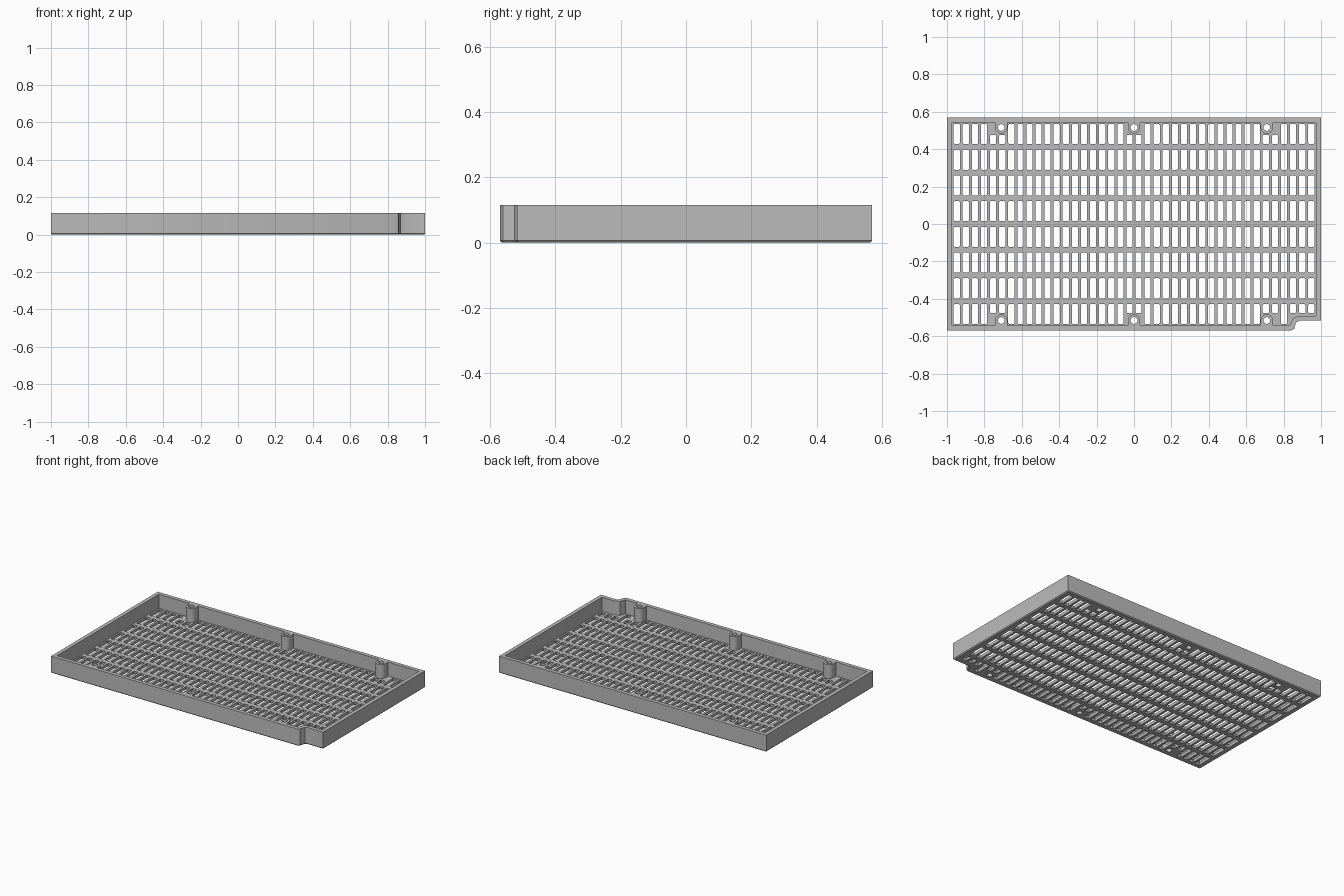
import bpy, bmesh, math
from mathutils import Vector

cube = bpy.data.objects.get("Cube")
if cube:
    bpy.data.objects.remove(cube, do_unlink=True)

HALF_Y, HEIGHT, FLOOR = 0.57, 0.115, 0.02
WALL, CHAMFER = 0.026, 0.006
BOSS_X, BOSS_Y, BOSS_R, HOLE_R = (-0.71, 0, 0.71), 0.516, 0.033, 0.018

grey = bpy.data.materials.new("plain grey")
grey.use_nodes = True
colour = (0.5, 0.5, 0.5, 1)
grey.diffuse_color = colour
grey.node_tree.nodes["Principled BSDF"].inputs["Base Color"].default_value = colour


def add_object(name, mesh):
    mesh.materials.clear()
    mesh.materials.append(grey)
    obj = bpy.data.objects.new(name, mesh)
    bpy.context.collection.objects.link(obj)
    bpy.ops.object.select_all(action='DESELECT')
    obj.select_set(True)
    bpy.context.view_layer.objects.active = obj
    bpy.ops.object.shade_smooth_by_angle(angle=math.radians(35))
    return obj


def plate(name, loops, z0, z1):
    """Extrude a flat shape; every loop after the first is a hole."""
    curve = bpy.data.curves.new(name, 'CURVE')
    curve.dimensions, curve.fill_mode = '2D', 'BOTH'
    curve.extrude = (z1 - z0) / 2
    for loop in loops:
        spline = curve.splines.new('POLY')
        spline.points.add(len(loop) - 1)
        for point, (x, y) in zip(spline.points, loop):
            point.co = (x, y, 0, 1)
        spline.use_cyclic_u = True
    helper = bpy.data.objects.new(name + " helper", curve)
    bpy.context.collection.objects.link(helper)
    graph = bpy.context.evaluated_depsgraph_get()
    mesh = bpy.data.meshes.new_from_object(helper.evaluated_get(graph))
    bpy.data.objects.remove(helper, do_unlink=True)
    bm = bmesh.new()
    bm.from_mesh(mesh)
    bmesh.ops.remove_doubles(bm, verts=bm.verts, dist=1e-5)
    bmesh.ops.translate(bm, verts=bm.verts, vec=(0, 0, (z0 + z1) / 2))
    bmesh.ops.recalc_face_normals(bm, faces=bm.faces)
    bm.to_mesh(mesh)
    bm.free()
    return add_object(name, mesh)


def inset(loop, d):
    """Offset a counter-clockwise loop inward with mitred corners."""
    pts, result = [Vector(p) for p in loop], []
    for i, p in enumerate(pts):
        a = (p - pts[i - 1]).normalized()
        b = (pts[(i + 1) % len(pts)] - p).normalized()
        na, nb = Vector((-a.y, a.x)), Vector((-b.y, b.x))
        result.append(tuple(p + (na + nb) * d / (1 + na.dot(nb))))
    return result


def arc(x, y, r, start, end, n):
    angles = [math.radians(start + (end - start) * i / n) for i in range(n + 1)]
    return [(x + r * math.cos(a), y + r * math.sin(a)) for a in angles]


def circle(x, y, r):
    return arc(x, y, r, 0, 360, 24)[:-1]


def slot(x, y0, y1, half=0.0165, c=0.005):
    return [(x - half + c, y0), (x + half - c, y0), (x + half, y0 + c), (x + half, y1 - c),
            (x + half - c, y1), (x - half + c, y1), (x - half, y1 - c), (x - half, y0 + c)]


# Tray outline with the stepped front left corner
outline = [(-1, -HALF_Y), (0.84, -HALF_Y), (0.857, -0.56), (0.862, -0.54),
           (0.868, -0.525), (0.885, -0.517), (1, -0.517), (1, HALF_Y), (-1, HALF_Y)]

# Rim wall: chamfered foot, outer face, top edge and inner face
bm = bmesh.new()
section = [(CHAMFER, 0), (0, CHAMFER), (0, HEIGHT), (WALL, HEIGHT), (WALL, FLOOR)]
rings = [[bm.verts.new((x, y, z)) for x, y in inset(outline, d)] for d, z in section]
for low, high in zip(rings, rings[1:]):
    for i in range(len(low)):
        j = (i + 1) % len(low)
        bm.faces.new((low[i], low[j], high[j], high[i]))
wall_mesh = bpy.data.meshes.new("rim_wall")
bm.to_mesh(wall_mesh)
bm.free()
add_object("rim_wall", wall_mesh)

# Grille floor: rows of slots, shortened at the bosses and the corner step
holes = []
for row in range(8):
    yc = (row - 3.5) * 0.1375
    for col in range(40):
        x = (col - 19.5) * 0.0486
        y0, y1 = yc - 0.054, yc + 0.054
        near_boss = any(abs(x - b) < 0.05 for b in BOSS_X)
        if row == 0 and (near_boss or x > 0.83):
            y0 = -0.477
        if row == 7 and near_boss:
            y1 = 0.477
        holes.append(slot(x, y0, y1))
bores = [circle(x, side * BOSS_Y, HOLE_R) for x in BOSS_X for side in (-1, 1)]
plate("grille_floor", [inset(outline, CHAMFER)] + holes + bores, 0, FLOOR)

# Screw bosses joined to the front and back walls
for side, place in ((-1, "front"), (1, "back")):
    for x, where in zip(BOSS_X, ("right", "middle", "left")):
        wall_y = side * (HALF_Y - WALL)
        shape = [(x - BOSS_R, wall_y)]
        shape += arc(x, side * BOSS_Y, BOSS_R, 180, 180 + side * 180, 16)
        shape += [(x + BOSS_R, wall_y)]
        plate(f"{place}_{where}_boss", [shape, circle(x, side * BOSS_Y, HOLE_R)], FLOOR, HEIGHT)
